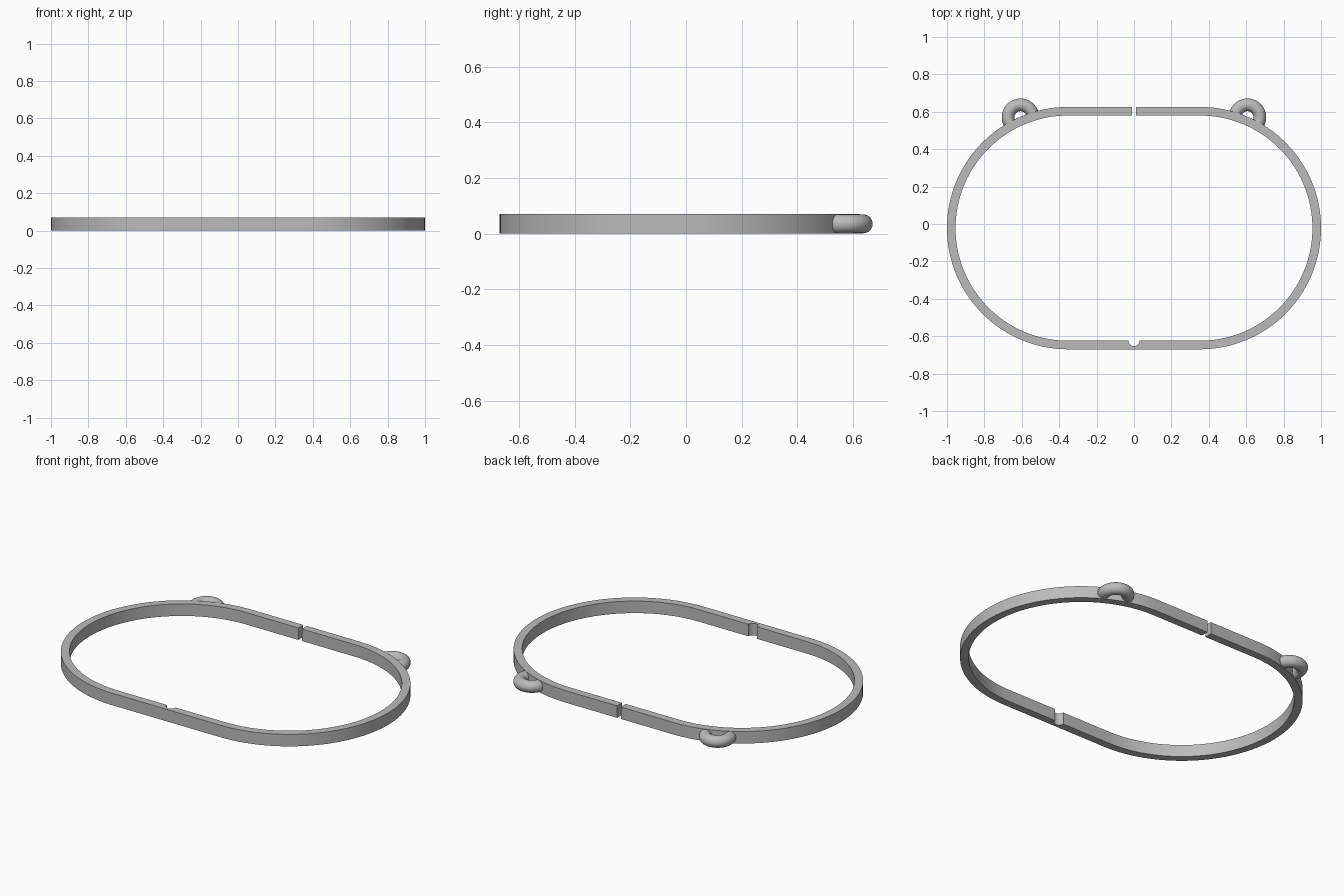
import bpy, bmesh, math
from mathutils import Vector

if "Cube" in bpy.data.objects:
    bpy.data.objects.remove(bpy.data.objects["Cube"], do_unlink=True)

grey = bpy.data.materials.new("plain grey")
grey.use_nodes = True
grey.diffuse_color = (0.5, 0.5, 0.5, 1)
grey.node_tree.nodes["Principled BSDF"].inputs["Base Color"].default_value = (0.5, 0.5, 0.5, 1)

HEIGHT = 0.071
OUTER, INNER = 0.648, 0.602      # radii of the rounded ends
END_X, END_Y = 0.352, -0.022     # centre of the rounded end
GAP, NOTCH = 0.012, 0.029


def sweep(name, sections, cap_end):
    """Join matching closed sections into a tube, mirrored to the other side."""
    bm = bmesh.new()
    loops = [[bm.verts.new(p) for p in s] for s in sections]
    n = len(loops[0])
    for a, b in zip(loops, loops[1:]):
        for i in range(n):
            j = (i + 1) % n
            bm.faces.new((a[i], a[j], b[j], b[i]))
    bm.faces.new(loops[0])
    if cap_end:
        bm.faces.new(loops[-1])
    bmesh.ops.recalc_face_normals(bm, faces=bm.faces)
    mesh = bpy.data.meshes.new(name)
    bm.to_mesh(mesh)
    bm.free()
    mesh.materials.append(grey)
    obj = bpy.data.objects.new(name, mesh)
    bpy.context.collection.objects.link(obj)
    mirror = obj.modifiers.new("mirror", 'MIRROR')
    mirror.use_axis[0] = True
    bpy.ops.object.select_all(action='DESELECT')
    obj.select_set(True)
    bpy.context.view_layer.objects.active = obj
    bpy.ops.object.shade_smooth_by_angle(angle=math.radians(35))
    return obj


# Band: half of the outline as pairs of inner and outer points
pairs = [((GAP, END_Y + INNER), (GAP, END_Y + OUTER))]
for i in range(65):
    a = math.pi * (0.5 - i / 64)
    c, s = math.cos(a), math.sin(a)
    pairs.append(((END_X + INNER * c, END_Y + INNER * s),
                  (END_X + OUTER * c, END_Y + OUTER * s)))
# Round notch on the inside of the front straight
for i in range(13):
    a = math.pi / 2 * i / 12
    x = NOTCH * math.cos(a) if i < 12 else 0
    pairs.append(((x, END_Y - INNER - NOTCH * math.sin(a)), (x, END_Y - OUTER)))

sections = [[(*p, 0), (*q, 0), (*q, HEIGHT), (*p, HEIGHT)] for p, q in pairs]
sweep("band", sections, False)

# Hanging loops: open rings whose ends sink into the band
centre = Vector((0.607, 0.571, HEIGHT / 2))
MAJOR, TUBE = 0.066, 0.034
facing = math.atan2(centre.y - END_Y, centre.x - END_X)
reach = math.radians(105)
sections = []
for i in range(37):
    a = facing - reach + 2 * reach * i / 36
    out = Vector((math.cos(a), math.sin(a), 0))
    ring = []
    for k in range(24):
        t = math.tau * k / 24
        ring.append(centre + out * (MAJOR + TUBE * math.cos(t))
                    + Vector((0, 0, TUBE * math.sin(t))))
    sections.append(ring)
sweep("hanging_loops", sections, True)
